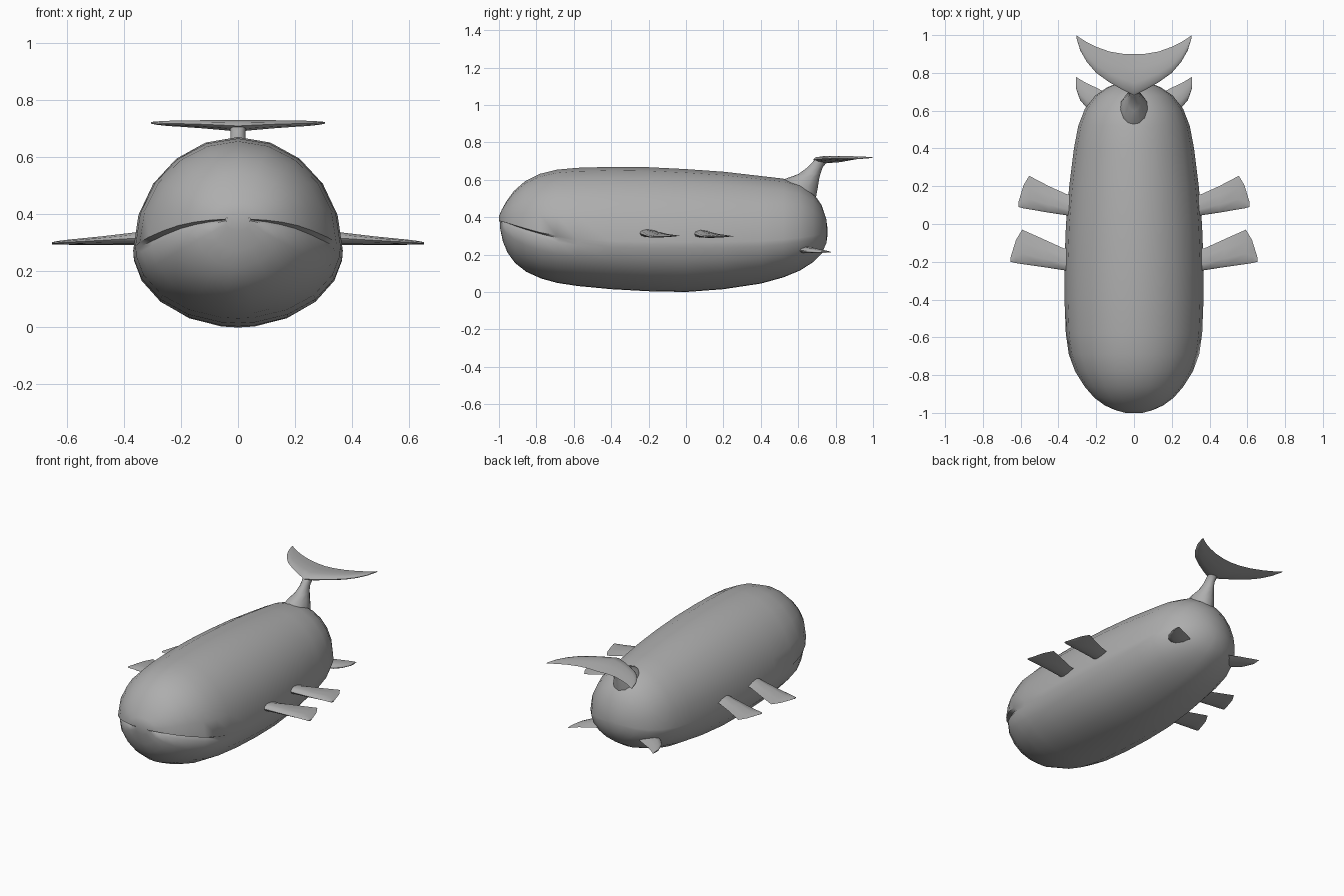
import bpy, bmesh, math

grey = bpy.data.materials.new("whale grey")
grey.diffuse_color = (0.42, 0.42, 0.42, 1)


def loft(name, rings, mirror=False, cap_start=True, flat_rule=None):
    """Skin closed rings of equal length into one smooth object."""
    bm = bmesh.new()
    vs = [[bm.verts.new(p) for p in r] for r in rings]
    n = len(vs[0])
    for a, b in zip(vs, vs[1:]):
        for i in range(n):
            j = (i + 1) % n
            bm.faces.new((a[i], a[j], b[j], b[i]))
    if cap_start:
        bm.faces.new(vs[0])
    bm.faces.new(vs[-1])
    bmesh.ops.recalc_face_normals(bm, faces=bm.faces)
    for f in bm.faces:
        f.smooth = not (flat_rule and flat_rule(f.calc_center_median(), f.normal))
    me = bpy.data.meshes.new(name)
    bm.to_mesh(me)
    bm.free()
    me.set_sharp_from_angle(angle=math.radians(50))
    me.materials.append(grey)
    ob = bpy.data.objects.new(name, me)
    bpy.context.collection.objects.link(ob)
    if mirror:
        m = ob.modifiers.new("mirror", 'MIRROR')
        m.use_clip = True
    return ob


# Body stations: y, half width, top z, widest z (mouth line), bottom z
stations = [
    (-1.0, 0.045, 0.405, 0.380, 0.340), (-0.985, 0.10, 0.440, 0.377, 0.270),
    (-0.96, 0.155, 0.485, 0.370, 0.210), (-0.92, 0.21, 0.540, 0.358, 0.155),
    (-0.86, 0.262, 0.593, 0.340, 0.108), (-0.78, 0.312, 0.632, 0.318, 0.072),
    (-0.69, 0.345, 0.654, 0.300, 0.048), (-0.58, 0.361, 0.664, 0.283, 0.032),
    (-0.40, 0.368, 0.669, 0.272, 0.015), (-0.20, 0.368, 0.667, 0.268, 0.004),
    (0.0, 0.360, 0.657, 0.268, 0.0), (0.20, 0.343, 0.643, 0.268, 0.015),
    (0.40, 0.318, 0.620, 0.272, 0.045), (0.52, 0.295, 0.606, 0.280, 0.078),
    (0.61, 0.260, 0.580, 0.290, 0.115), (0.68, 0.205, 0.530, 0.300, 0.160),
    (0.725, 0.140, 0.465, 0.310, 0.205), (0.75, 0.07, 0.390, 0.320, 0.260),
    (0.757, 0.02, 0.335, 0.320, 0.305),
]


def body_ring(y, w, top, mid, bot):
    fade = min(1, max(0, (-0.56 - y) / 0.2))      # mouth depth fades to the corner
    half = []                                     # right side, top to bottom
    for i in range(1, 6):
        a = math.radians(90 - 18 * i)
        half.append((w * math.cos(a), y, mid + (top - mid) * math.sin(a)))
    for drop, inset, back in ((0.05, 0.045, 0.022), (0.13, 0.015, 0.010)):
        a = math.asin(drop)
        half.append((w * math.cos(a) * (1 - inset * fade), y + back * fade,
                     mid - (mid - bot) * drop))
    for i in range(1, 5):
        a = math.radians(4 + 19.2 * i)
        half.append((w * math.cos(a), y + 0.006 * fade, mid - (mid - bot) * math.sin(a)))
    return ([(0, y, top)] + half + [(0, y + 0.006 * fade, bot)]
            + [(-x, yy, z) for x, yy, z in reversed(half)])


# The belly in front of the middle is faceted
loft("body", [body_ring(*s) for s in stations],
     flat_rule=lambda c, n: c.y < 0 and n.z < -0.3 and c.z < 0.22)


def blade(name, sections):
    """Lens-shaped fin; sections are x, front y, rear y, z, half thickness."""
    rings = []
    for x, y0, y1, z, t in sections:
        d = y1 - y0
        prof = ((0, 0), (0.06, 0.6), (0.3, 1), (0.65, 0.7), (1, 0),
                (0.65, -0.7), (0.3, -1), (0.06, -0.6))
        rings.append([(x, y0 + u * d, z + v * t) for u, v in prof])
    return loft(name, rings, mirror=True, cap_start=sections[0][0] > 0)


# Side fins, in two mirrored pairs
blade("front_side_fin", [(0.30, -0.26, -0.11, 0.315, 0.028),
                         (0.37, -0.245, -0.13, 0.313, 0.020),
                         (0.48, -0.228, -0.08, 0.306, 0.014),
                         (0.592, -0.212, -0.03, 0.300, 0.009),
                         (0.625, -0.207, -0.085, 0.298, 0.007),
                         (0.653, -0.20, -0.175, 0.296, 0.004)])
blade("rear_side_fin", [(0.29, 0.03, 0.175, 0.312, 0.028),
                        (0.35, 0.045, 0.155, 0.310, 0.020),
                        (0.45, 0.06, 0.20, 0.304, 0.014),
                        (0.555, 0.078, 0.255, 0.298, 0.009),
                        (0.585, 0.083, 0.205, 0.297, 0.007),
                        (0.612, 0.09, 0.115, 0.296, 0.004)])
# Small fins at the lower rear
blade("small_rear_fin", [(0.14, 0.56, 0.69, 0.226, 0.024),
                         (0.20, 0.585, 0.722, 0.225, 0.018),
                         (0.25, 0.615, 0.745, 0.222, 0.014),
                         (0.285, 0.655, 0.765, 0.218, 0.009),
                         (0.308, 0.72, 0.78, 0.213, 0.004)])

# Tail flukes
blade("tail_fluke", [(0, 0.68, 0.90, 0.708, 0.020),
                     (0.06, 0.71, 0.901, 0.711, 0.017),
                     (0.13, 0.75, 0.913, 0.714, 0.014),
                     (0.20, 0.80, 0.938, 0.716, 0.011),
                     (0.25, 0.858, 0.963, 0.717, 0.009),
                     (0.285, 0.92, 0.985, 0.718, 0.006),
                     (0.305, 0.985, 1.0, 0.719, 0.003)])

# Tail stalk: z, front y, rear y, half width
stalk = [(0.48, 0.47, 0.69, 0.09), (0.56, 0.49, 0.705, 0.075),
         (0.605, 0.53, 0.712, 0.055), (0.63, 0.60, 0.718, 0.037),
         (0.665, 0.648, 0.73, 0.027), (0.69, 0.672, 0.75, 0.027),
         (0.712, 0.692, 0.79, 0.034)]
loft("tail_stalk", [[((w * math.cos(a)), (f + r) / 2 + (r - f) / 2 * math.sin(a), z)
                     for a in (math.tau * k / 12 for k in range(12))]
                    for z, f, r, w in stalk])
